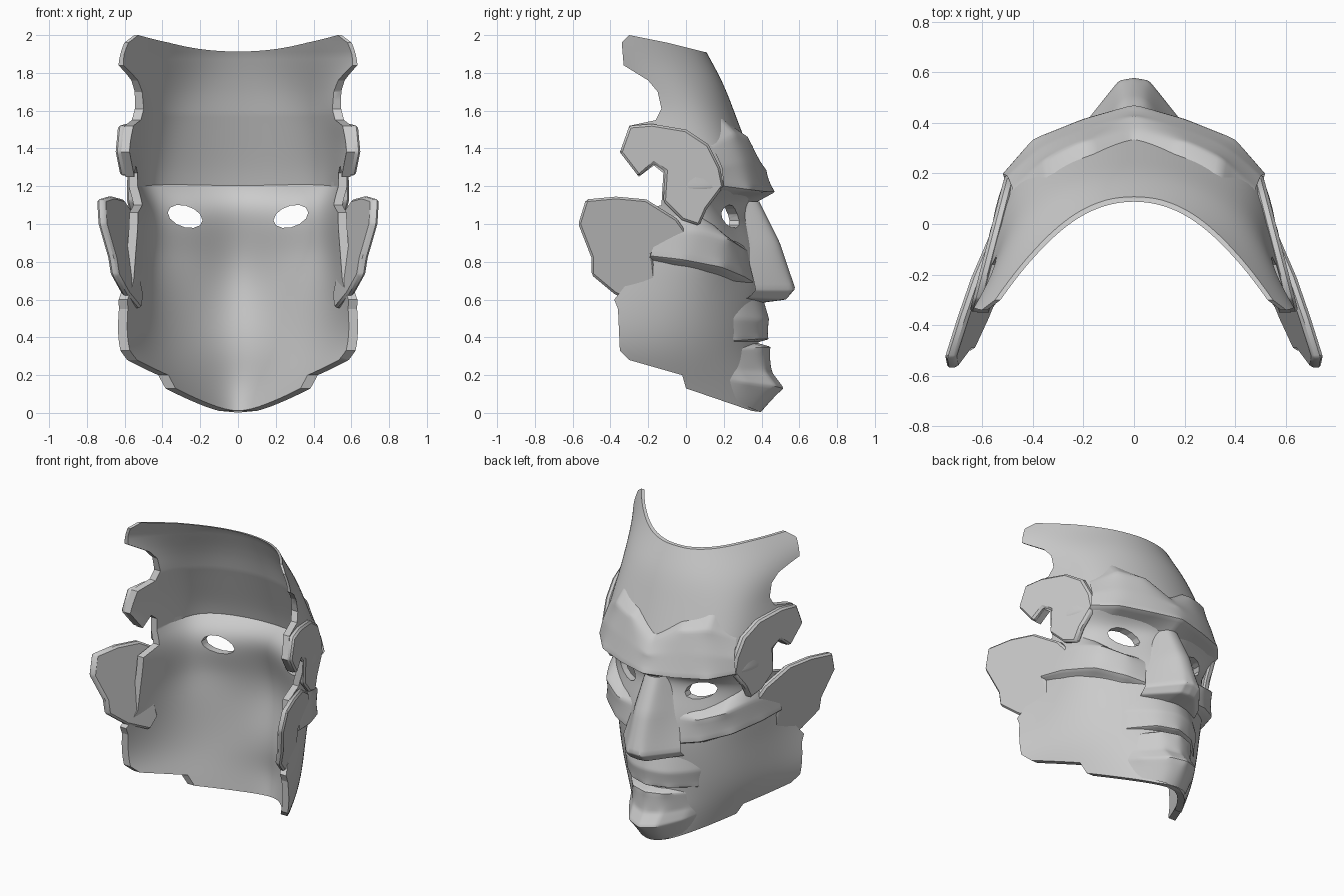
import bpy, bmesh, math

if "Cube" in bpy.data.objects:
    bpy.data.objects.remove(bpy.data.objects["Cube"])

def mesh_object(name, verts, faces):
    me = bpy.data.meshes.new(name)
    me.from_pydata(verts, [], faces)
    ob = bpy.data.objects.new(name, me)
    bpy.context.collection.objects.link(ob)
    return ob

def grid(name, rows):
    n = len(rows[0])
    faces = [(i*n+j, i*n+j+1, (i+1)*n+j+1, (i+1)*n+j)
             for i in range(len(rows)-1) for j in range(n-1)]
    return mesh_object(name, [p for r in rows for p in r], faces)

def finish(ob, angle=35):
    bpy.ops.object.select_all(action='DESELECT')
    ob.select_set(True)
    bpy.context.view_layer.objects.active = ob
    bpy.ops.object.convert(target='MESH')
    bpy.ops.object.shade_smooth_by_angle(angle=math.radians(angle))

def mirror(ob):
    m = ob.modifiers.new('mirror', 'MIRROR')
    m.merge_threshold = 0.002

def subdivide(ob, levels):
    m = ob.modifiers.new('smooth', 'SUBSURF')
    m.levels = m.render_levels = levels

def bridge(name, ring_a, ring_b):
    # closed solid between two matching outlines
    n = len(ring_a)
    fs = [tuple(range(n)), tuple(range(2*n-1, n-1, -1))]
    fs += [(i, i+n, (i+1) % n+n, (i+1) % n) for i in range(n)]
    ob = mesh_object(name, ring_a + ring_b, fs)
    bm = bmesh.new()
    bm.from_mesh(ob.data)
    bmesh.ops.recalc_face_normals(bm, faces=bm.faces)
    bm.to_mesh(ob.data)
    bm.free()
    return ob

def prism(name, outline, xf, xb):
    return bridge(name, [(xf(y, z), y, z) for y, z in outline],
                  [(xb(y, z), y, z) for y, z in outline])

def crease(ob, level, other=0.2, test=lambda a, b: abs(a.z-b.z) < .09):
    # sharpen the edges that run across the face
    at = ob.data.attributes.new('crease_edge', 'FLOAT', 'EDGE')
    for e in ob.data.edges:
        a, b = (ob.data.vertices[i].co for i in e.vertices)
        at.data[e.index].value = level if test(a, b) else other

# Main shell: z, centre y, then x/y of cheek, corner and back edge
sections = [
    (2.05, .05, .22, -.01, .42, -.17, .64, -.45),
    (1.90, .13, .22, .08, .43, -.09, .73, -.45),
    (1.75, .21, .25, .17, .47, .00, .70, -.45),
    (1.60, .27, .27, .22, .49, .08, .62, -.45),
    (1.45, .33, .29, .27, .51, .14, .65, -.45),
    (1.30, .39, .31, .32, .53, .20, .63, -.45),
    (1.19, .42, .32, .35, .54, .22, .61, -.45),
    (1.11, .36, .27, .23, .50, .14, .61, -.45),
    (1.00, .40, .26, .23, .49, .14, .61, -.45),
    (.85, .45, .23, .30, .50, .16, .62, -.45),
    (.68, .47, .23, .33, .49, .10, .64, -.45),
    (.45, .42, .24, .31, .47, .07, .68, -.45),
    (.30, .42, .21, .31, .43, .07, .67, -.45),
    (.15, .45, .18, .33, .37, .06, .60, -.45),
    (-.05, .41, .14, .32, .30, .05, .52, -.45),
]
rows = []
for z, y0, x1, y1, x2, y2, x3, y3 in sections:
    half = [(x1, y1, z), (x2, y2, z), (x2*.4+x3*.6, y2*.4+y3*.6, z), (x3, y3, z)]
    rows.append([(-x, y, zz) for x, y, zz in half[::-1]] + [(0, y0, z)] + half)
shell = grid('mask_shell', rows)
crease(shell, .6, 0, lambda a, b: abs(a.z-1.19)+abs(b.z-1.19) < .01)
taper = shell.vertex_groups.new(name='taper')   # thin rim at the top
for v in shell.data.vertices:
    taper.add([v.index], .35 if v.co.z > 1.85 else .7 if v.co.z > 1.7 else 1, 'REPLACE')
subdivide(shell, 3)
skin = shell.copy()                              # outer skin that plates rest on
skin.data = shell.data.copy()
bpy.context.collection.objects.link(skin)
finish(skin)
m = shell.modifiers.new('thickness', 'SOLIDIFY')
m.thickness, m.offset, m.vertex_group = .045, -1, 'taper'

# Eye and side silhouette cutters
side = [(.7, -.1), (.45, 0), (.35, .01), (0, .13), (-.02, .2), (-.3, .28), (-.35, .33),
        (-.36, .55), (-.38, .6), (-.3, .7), (-.27, 1.06), (-.13, 1.1), (-.12, 1.27),
        (-.17, 1.31), (-.25, 1.25), (-.35, 1.38), (-.3, 1.52), (-.16, 1.55), (-.13, 1.61),
        (-.15, 1.7), (-.2, 1.76), (-.33, 1.84), (-.34, 1.96), (-.3, 2.0), (-.1, 1.96),
        (.1, 1.91), (.7, 1.9)]
ring = [(.092*math.cos(i*math.pi/6), .058*math.sin(i*math.pi/6)) for i in range(12)]
ring = [(.28+u, 1.04+v+.22*u) for u, v in ring]
eyes = bridge('eye_cutter', [(x, .02, z) for x, z in ring], [(x, .6, z) for x, z in ring])
mirror(eyes)
finish(eyes)
cutters = [(eyes, 'DIFFERENCE'),
           (prism('side_cutter', side, lambda y, z: 1, lambda y, z: -1), 'INTERSECT')]
for c, op in cutters:
    c.hide_render = True
    m = shell.modifiers.new('cut', 'BOOLEAN')
    m.operation, m.object, m.solver = op, c, 'EXACT'
finish(shell)
for c, op in cutters:
    bpy.data.objects.remove(c)

def plate(name, rows, sharp=0.7):
    # mirrored overlay plate, rows run from the top down, centre to side;
    # borders that dip below the skin are held just under it
    ob = grid(name, rows)
    centred = rows[0][0][0] == 0
    if centred:
        mirror(ob)
    crease(ob, sharp)
    subdivide(ob, 3)
    m = ob.modifiers.new('rest_on_skin', 'SHRINKWRAP')
    m.target, m.wrap_mode, m.offset = skin, 'OUTSIDE', -.012
    if not centred:
        mirror(ob)
    finish(ob)

# V-shaped brow with overhanging ledge
plate('brow', [
    [(0, .31, 1.40), (.16, .27, 1.50), (.34, .19, 1.56), (.46, .08, 1.47)],
    [(0, .37, 1.36), (.17, .35, 1.45), (.35, .26, 1.48), (.48, .14, 1.41)],
    [(0, .43, 1.28), (.19, .38, 1.32), (.37, .31, 1.33), (.50, .19, 1.30)],
    [(0, .475, 1.17), (.20, .42, 1.17), (.40, .34, 1.18), (.52, .20, 1.20)],
    [(0, .37, 1.11), (.20, .25, 1.13), (.38, .19, 1.14), (.48, .11, 1.14)]])

# Wedge nose
plate('nose', [
    [(0, .39, 1.12), (.05, .38, 1.12), (.11, .26, 1.12)],
    [(0, .50, .90), (.06, .49, .90), (.16, .31, .90)],
    [(0, .58, .66), (.06, .57, .65), (.22, .37, .65)],
    [(0, .53, .60), (.06, .52, .60), (.22, .33, .61)],
    [(0, .38, .58), (.06, .37, .58), (.20, .26, .59)]], .9)

# Cheekbones running back to the ears
plate('cheek', [
    [(.14, .25, .97), (.28, .19, .95), (.42, .14, 1.0), (.50, .05, 1.07), (.54, -.10, 1.04)],
    [(.15, .33, .86), (.31, .31, .87), (.45, .23, .92), (.54, .06, .97), (.58, -.15, .94)],
    [(.17, .36, .69), (.32, .31, .72), (.48, .19, .77), (.57, -.02, .81), (.60, -.19, .83)],
    [(.17, .24, .64), (.30, .18, .67), (.44, .04, .73), (.52, -.08, .77), (.55, -.20, .80)]], .85)

# Upper lip and chin
plate('upper_lip', [
    [(0, .42, .60), (.13, .38, .60), (.25, .28, .63), (.32, .16, .64)],
    [(0, .45, .50), (.14, .41, .49), (.28, .28, .50), (.36, .13, .50)],
    [(0, .44, .39), (.14, .39, .39), (.27, .26, .38), (.33, .13, .38)],
    [(0, .37, .37), (.13, .33, .37), (.25, .20, .36), (.31, .12, .36)]], .85)
plate('chin', [
    [(0, .38, .37), (.11, .35, .37), (.22, .24, .37), (.30, .13, .37)],
    [(0, .45, .35), (.12, .41, .35), (.23, .27, .34), (.31, .14, .33)],
    [(0, .46, .21), (.11, .42, .22), (.22, .28, .23), (.30, .14, .25)],
    [(0, .52, .13), (.10, .48, .14), (.21, .32, .16), (.29, .13, .19)],
    [(0, .40, 0), (.09, .38, .01), (.18, .28, .05), (.26, .15, .09)]], .85)
bpy.data.objects.remove(skin)

# Flared ear guards and temple plates
ear = [(-.57, 1.0), (-.53, 1.13), (-.37, 1.145), (-.21, 1.13), (-.05, 1.03), (.03, .92),
       (-.1, .89), (-.18, .84), (-.15, .62), (-.22, .55), (-.38, .63), (-.5, .73), (-.5, .82)]
temple = [(.20, 1.2), (.18, 1.3), (.12, 1.42), (0, 1.5), (-.18, 1.53), (-.3, 1.52),
          (-.35, 1.38), (-.25, 1.25), (-.17, 1.32), (-.11, 1.28), (-.12, 1.12),
          (-.02, 1.02), (.07, .99), (.11, 1.08)]
for name, outline, fx in (
        ('ear_guard', ear, lambda y, z: .57-.33*y-.16*(1.1-z)),
        ('temple_plate', temple, lambda y, z: .56-.26*y)):
    ob = prism(name, outline, fx, lambda y, z: fx(y, z)-.045)
    b = ob.modifiers.new('edge', 'BEVEL')
    b.width, b.segments = .012, 1
    mirror(ob)
    finish(ob)
